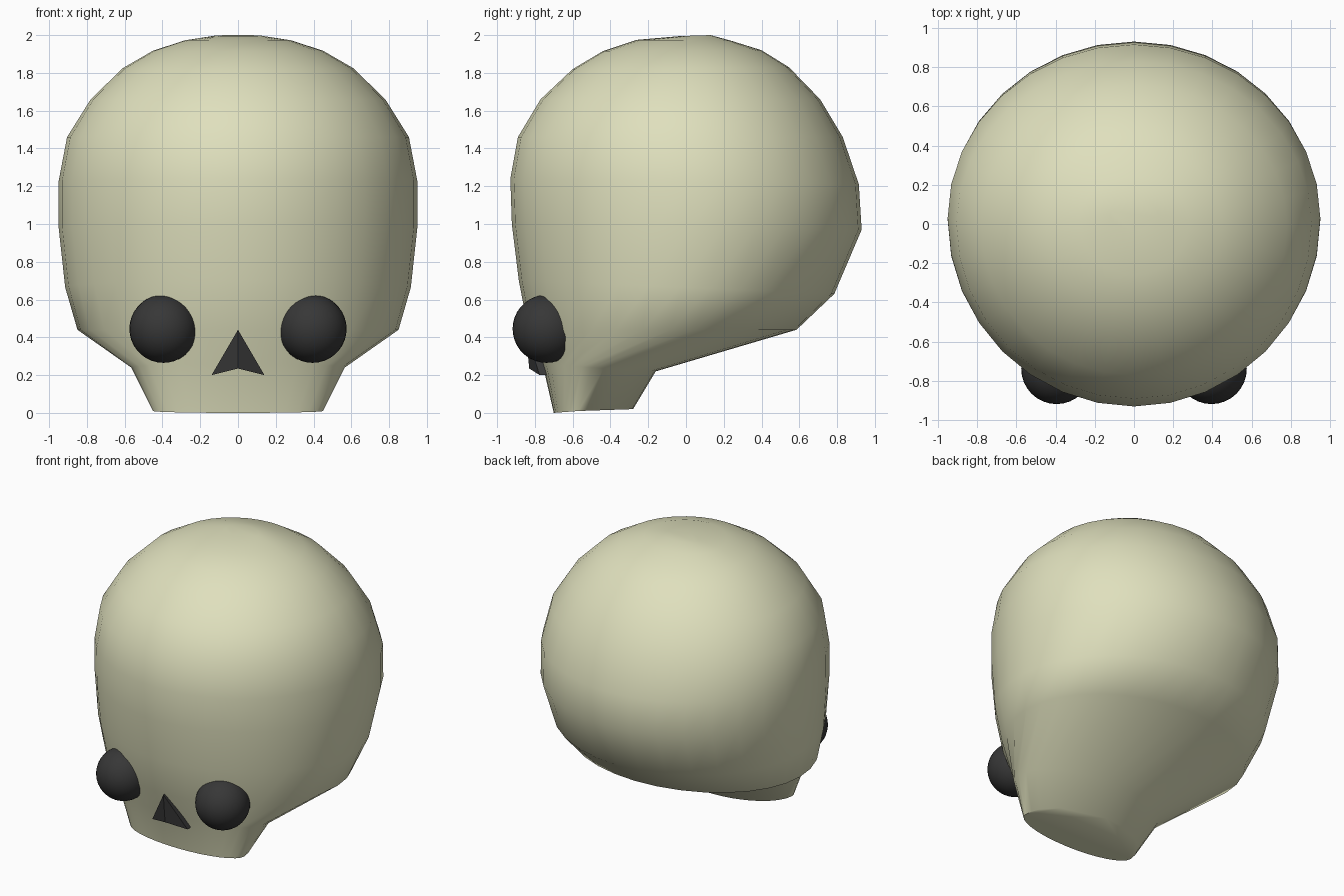
import bpy, bmesh, math

if "Cube" in bpy.data.objects:
    bpy.data.objects.remove(bpy.data.objects["Cube"])


def material(name, rgb):
    m = bpy.data.materials.new(name)
    m.diffuse_color = (*rgb, 1)
    m.use_nodes = True
    m.node_tree.nodes["Principled BSDF"].inputs["Base Color"].default_value = m.diffuse_color
    return m


BONE = material("bone", (0.74, 0.745, 0.51))
DARK = material("dark socket", (0.038, 0.038, 0.038))


def finish(bm, name, mat, angle=None):
    bmesh.ops.recalc_face_normals(bm, faces=bm.faces)
    me = bpy.data.meshes.new(name)
    bm.to_mesh(me)
    bm.free()
    me.materials.append(mat)
    ob = bpy.data.objects.new(name, me)
    bpy.context.collection.objects.link(ob)
    if angle:
        bpy.ops.object.select_all(action='DESELECT')
        ob.select_set(True)
        bpy.context.view_layer.objects.active = ob
        bpy.ops.object.shade_smooth_by_angle(angle=math.radians(angle))
    return ob


# Skull: lofted rings (z front, z back, half width, y front, y widest, y back)
RINGS = [
    (0.00, 0.02, 0.45, -0.70, -0.57, -0.28),
    (0.26, 0.22, 0.565, -0.76, -0.50, -0.16),
    (0.44, 0.44, 0.85, -0.835, -0.08, 0.585),
    (0.70, 0.63, 0.915, -0.885, -0.03, 0.785),
    (1.00, 0.97, 0.95, -0.922, 0.02, 0.93),
    (1.24, 1.21, 0.95, -0.93, 0.03, 0.915),
    (1.46, 1.46, 0.905, -0.89, 0.00, 0.83),
    (1.66, 1.66, 0.78, -0.77, -0.01, 0.71),
    (1.82, 1.83, 0.61, -0.60, 0.00, 0.545),
    (1.915, 1.92, 0.45, -0.44, 0.00, 0.40),
    (1.975, 1.97, 0.28, -0.26, 0.02, 0.24),
    (1.995, 2.00, 0.12, -0.03, 0.05, 0.13),
]
SIDES = 32
bm = bmesh.new()
loops = []
for zf, zb, w, yf, yc, yb in RINGS:
    ring = []
    for i in range(SIDES):
        a = 2 * math.pi * i / SIDES
        c, s = math.cos(a), math.sin(a)
        y = yc + s * ((yb - yc) if s > 0 else (yc - yf))
        t = (s + 1) / 2
        ring.append(bm.verts.new((w * c, y, zf + (zb - zf) * t)))
    loops.append(ring)
for a, b in zip(loops, loops[1:]):
    for i in range(SIDES):
        j = (i + 1) % SIDES
        bm.faces.new((a[i], a[j], b[j], b[i]))
bm.faces.new(loops[0][::-1])
bm.faces.new(loops[-1])
finish(bm, "skull", BONE, 60)

# Eyes: dark balls half sunk in the face
for side, label in ((-1, "left"), (1, "right")):
    bm = bmesh.new()
    bmesh.ops.create_uvsphere(bm, u_segments=32, v_segments=18, radius=0.18)
    for v in bm.verts:
        v.co.x += side * 0.395
        v.co.y += -0.738
        v.co.z += 0.445
    finish(bm, label + "_eye", DARK, 60)

# Nose: notched triangle standing slightly proud of the face
OUTLINE = [(0, -0.85, 0.44), (-0.14, -0.775, 0.20), (0, -0.83, 0.235), (0.14, -0.775, 0.20)]
bm = bmesh.new()
front = [bm.verts.new(p) for p in OUTLINE]
back = [bm.verts.new((x, -0.64, z)) for x, y, z in OUTLINE]
for vs in (front, back):
    bm.faces.new((vs[0], vs[1], vs[2]))
    bm.faces.new((vs[0], vs[2], vs[3]))
for i in range(4):
    j = (i + 1) % 4
    bm.faces.new((front[i], front[j], back[j], back[i]))
finish(bm, "nose", DARK)
